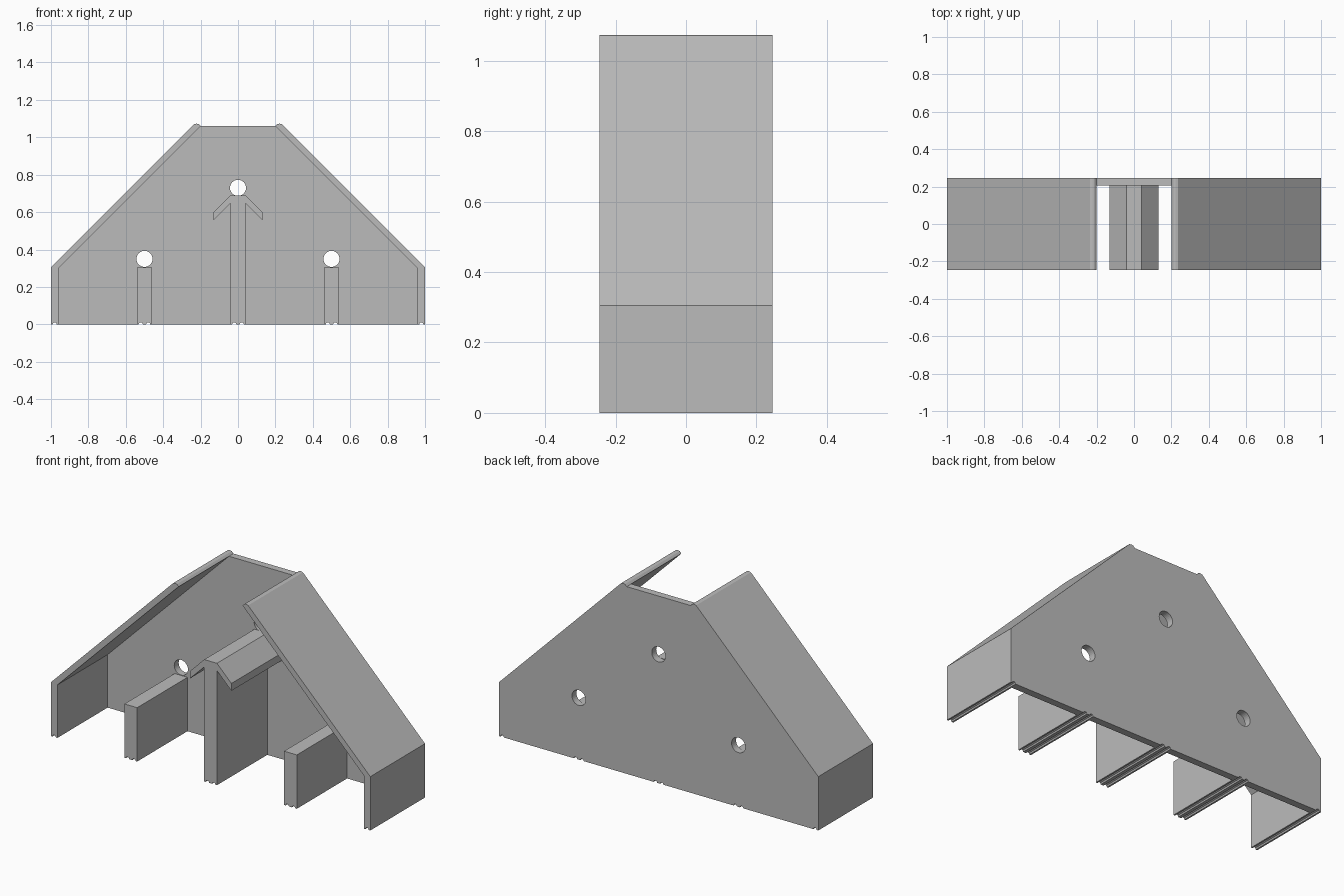
import bpy
from math import cos, sin, pi, radians

cube = bpy.data.objects.get("Cube")
if cube:
    bpy.data.objects.remove(cube, do_unlink=True)

FRONT, PLATE, BACK = -0.245, 0.205, 0.245

grey = bpy.data.materials.new("plain grey")
grey.use_nodes = True
colour = (0.5, 0.5, 0.5, 1)
grey.diffuse_color = colour
grey.node_tree.nodes["Principled BSDF"].inputs["Base Color"].default_value = colour


def slab(name, loops, y0, y1):
    """Extrude an x-z outline (first loop) with holes (other loops) along y."""
    curve = bpy.data.curves.new(name, "CURVE")
    curve.dimensions = "2D"
    curve.fill_mode = "BOTH"
    curve.extrude = (y1 - y0) / 2
    for loop in loops:
        spline = curve.splines.new("POLY")
        spline.points.add(len(loop) - 1)
        for point, (x, z) in zip(spline.points, loop):
            point.co = (x, z, 0, 1)
        spline.use_cyclic_u = True
    curve.materials.append(grey)
    obj = bpy.data.objects.new(name, curve)
    bpy.context.collection.objects.link(obj)
    obj.location.y = (y0 + y1) / 2
    obj.rotation_euler.x = radians(90)
    bpy.ops.object.select_all(action="DESELECT")
    obj.select_set(True)
    bpy.context.view_layer.objects.active = obj
    bpy.ops.object.convert(target="MESH")
    bpy.ops.object.shade_flat()
    return obj


def circle(cx, cz, r=0.043, n=32):
    return [(cx + r * cos(2 * pi * i / n), cz + r * sin(2 * pi * i / n)) for i in range(n)]


def grooves(*centres):
    """Small rounded notches in the bottom edge, listed left to right."""
    r = 0.011
    return [(c - r * cos(pi * i / 4), r * sin(pi * i / 4)) for c in centres for i in range(5)]


def mirror(points):
    return [(-x, z) for x, z in reversed(points)]


# Back plate with three round holes, raised rims at the top corners
rim = [(1, 0), (1, 0.305), (0.235, 1.07), (0.222, 1.073), (0.211, 1.071), (0.2, 1.06)]
bottom = grooves(-0.98, -0.52, -0.48, -0.02, 0.02, 0.48, 0.52, 0.98)
slab("back_plate", [bottom + rim + mirror(rim), circle(0, 0.73),
                    circle(-0.5, 0.35), circle(0.5, 0.35)], PLATE, BACK)

# Side walls that fold inward into the sloping roof
wall = grooves(0.98) + rim + [(0.96, 0.3), (0.96, 0)]
slab("left_wall", [wall], FRONT, PLATE)
slab("right_wall", [mirror(wall)], FRONT, PLATE)

# Short dividers under the lower holes
for name, x in (("left_divider", 0.5), ("right_divider", -0.5)):
    slab(name, [[(x - 0.04, 0)] + grooves(x - 0.02, x + 0.02)
                + [(x + 0.04, 0), (x + 0.04, 0.305), (x - 0.04, 0.305)]], FRONT, PLATE)

# Tall centre divider with a small pitched cap
half = [(0.04, 0), (0.04, 0.648), (0.13, 0.558), (0.13, 0.6), (0.04, 0.69)]
slab("centre_divider", [grooves(-0.02, 0.02) + half + mirror(half)], FRONT, PLATE)
